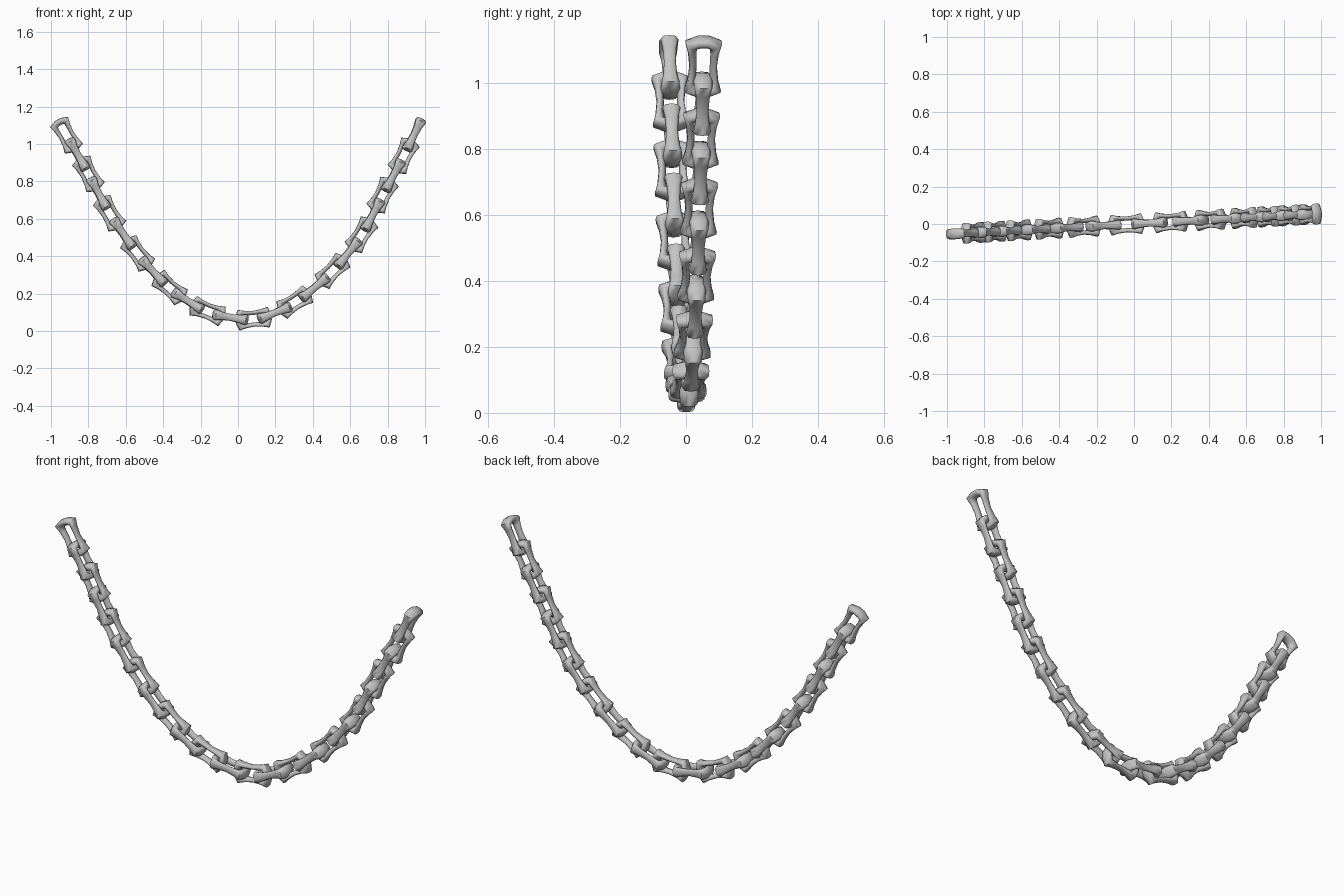
import bpy, bmesh, math
from mathutils import Vector, Matrix

cube = bpy.data.objects.get("Cube")
if cube:
    bpy.data.objects.remove(cube, do_unlink=True)

steel = bpy.data.materials.new("light_grey_steel")
steel.use_nodes = True
COLOUR = (0.55, 0.55, 0.55, 1)
steel.diffuse_color = COLOUR
steel.node_tree.nodes["Principled BSDF"].inputs["Base Color"].default_value = COLOUR

# One link quarter: inner point, outer point (along, across), half thickness
WAIST = ((0, 0.020), (0, 0.042), 0.018)
SIDE = ((0.04, 0.021), (0.046, 0.047), 0.021)
CORNER = ((0.058, 0.020), (0.081, 0.056), 0.027)
END = ((0.062, 0.010), (0.097, 0.016), 0.029)
SIDES = 8
BULGE = 0.35  # pushes the widest part of each section outward


def flip(station, a, b):
    return (*[(p[0] * a, p[1] * b) for p in station[:2]], station[2])


def link_mesh():
    """Closed loop of cross-sections, thick at the ends, thin at the waist."""
    half = [flip(s, -1, 1) for s in (END, CORNER, SIDE)] + [WAIST, SIDE, CORNER, END]
    stations = half + [flip(s, 1, -1) for s in reversed(half)]
    bm = bmesh.new()
    rings = []
    for inner, outer, thick in stations:
        i, o = Vector((*inner, 0)), Vector((*outer, 0))
        ring = []
        for k in range(SIDES):
            a = math.tau * k / SIDES
            p = (i + o) / 2 + (o - i) / 2 * (math.cos(a) + BULGE * math.sin(a)**2)
            p.z = thick * math.sin(a)
            ring.append(bm.verts.new(p))
        rings.append(ring)
    for j, ring in enumerate(rings):
        nxt = rings[(j + 1) % len(rings)]
        for k in range(SIDES):
            m = (k + 1) % SIDES
            bm.faces.new((ring[k], ring[m], nxt[m], nxt[k]))
    bmesh.ops.recalc_face_normals(bm, faces=bm.faces)
    mesh = bpy.data.meshes.new("chain_link")
    bm.to_mesh(mesh)
    bm.free()
    mesh.materials.append(steel)
    mesh.shade_smooth()
    mesh.set_sharp_from_angle(angle=math.radians(75))
    return mesh


# Hanging path: centre of every second link, as (x, z)
PATH = [Vector(p) for p in (
    (-0.917, 1.047), (-0.80, 0.84), (-0.687, 0.63), (-0.537, 0.415),
    (-0.366, 0.232), (-0.163, 0.107), (0.083, 0.066), (0.303, 0.155),
    (0.505, 0.322), (0.66, 0.515), (0.773, 0.727), (0.886, 0.937), (0.995, 1.165))]
TURN = 0.055  # the hanging plane is turned slightly about z


def on_path(i):
    """Smooth curve through the path points, two links per point."""
    n, t = min(i // 2, len(PATH) - 2), (i % 2) / 2
    b, c = PATH[n], PATH[n + 1]
    a = PATH[n - 1] if n else 2 * b - c
    d = PATH[n + 2] if n + 2 < len(PATH) else 2 * c - b
    return 0.5 * (2 * b + (c - a) * t + (2 * a - 5 * b + 4 * c - d) * t**2
                  + (3 * b - a - 3 * c + d) * t**3)


# Links, alternately flat to the front and turned a quarter
mesh = link_mesh()
centres = [on_path(i) for i in range(24)]
for i, c in enumerate(centres):
    step = centres[min(i + 1, 23)] - centres[max(i - 1, 0)]
    along = Vector((step.x, step.x * TURN, step.y)).normalized()
    depth = Vector((-TURN, 1, 0)).normalized()
    across = depth.cross(along)
    if i % 2:
        across, depth = depth, -across
    frame = Matrix((along, across, depth)).transposed().to_4x4()
    frame.translation = (c.x, c.x * TURN, c.y)
    link = bpy.data.objects.new(f"chain_link_{i + 1}", mesh)
    link.matrix_world = frame
    bpy.context.collection.objects.link(link)
